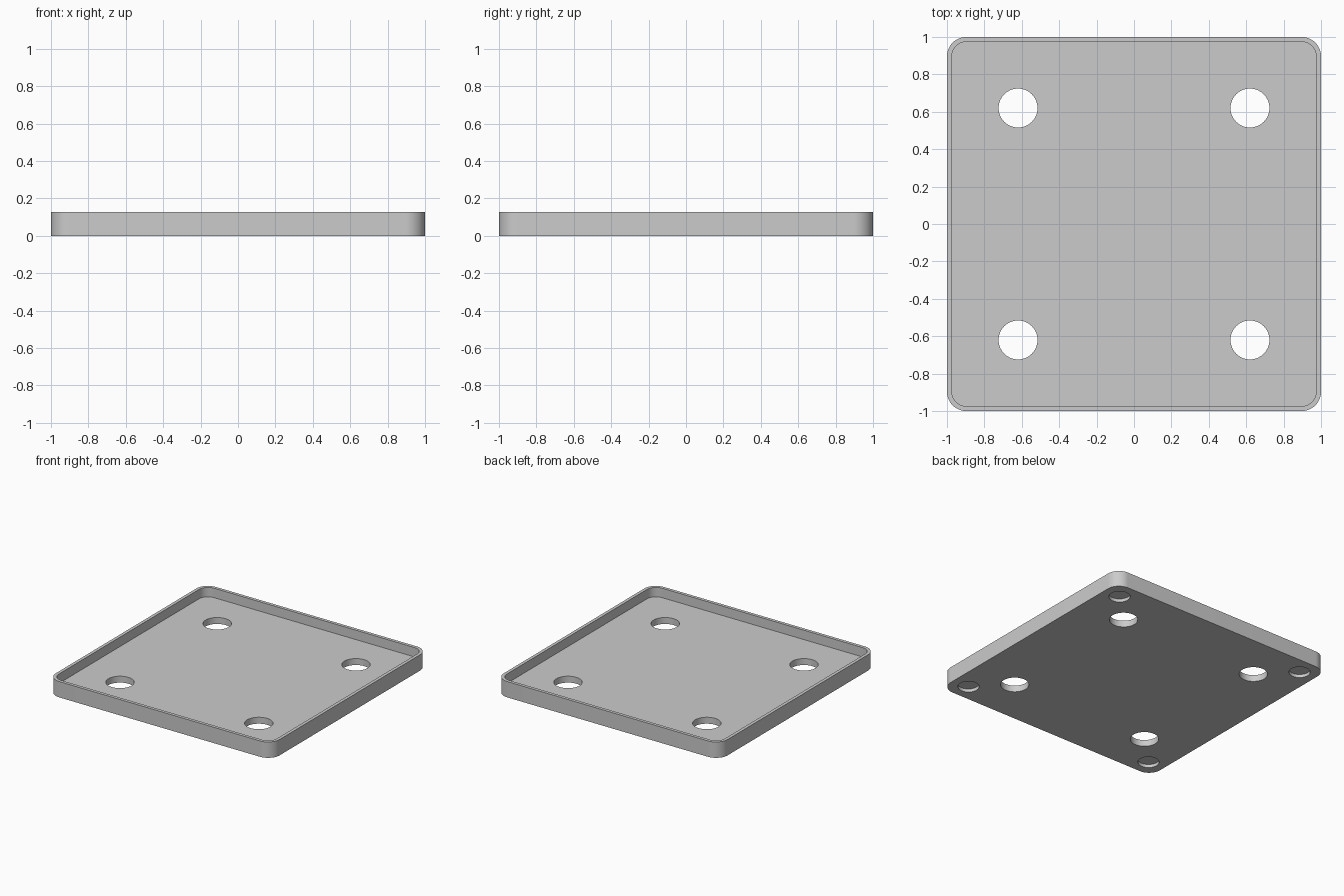
import bpy
import bmesh
import math

HALF, HEIGHT, WALL, FLOOR = 1.0, 0.128, 0.026, 0.052
CORNER = 0.104
HOLE_R, HOLE_POS = 0.104, 0.62
RECESS_R, RECESS_POS, RECESS_DEPTH = 0.078, 0.86, 0.026

if "Cube" in bpy.data.objects:
    bpy.data.objects.remove(bpy.data.objects["Cube"])

grey = bpy.data.materials.new("light grey")
grey.use_nodes = True
colour = (0.6, 0.6, 0.6, 1)
grey.diffuse_color = colour
grey.node_tree.nodes["Principled BSDF"].inputs["Base Color"].default_value = colour


def rounded_square(half, radius, steps=16):
    """Outline of a square with rounded corners."""
    pts = []
    for k in range(4):
        start = k * math.pi / 2
        cx = (half - radius) * (1 if k in (0, 3) else -1)
        cy = (half - radius) * (1 if k < 2 else -1)
        for i in range(steps + 1):
            a = start + i / steps * math.pi / 2
            pts.append((cx + radius * math.cos(a), cy + radius * math.sin(a)))
    return pts


def circle(cx, cy, radius, steps=64):
    return [(cx + radius * math.cos(2 * math.pi * i / steps),
             cy + radius * math.sin(2 * math.pi * i / steps)) for i in range(steps)]


def prism(name, outlines, z0, z1):
    """Extrude each closed outline from z0 to z1."""
    bm = bmesh.new()
    for pts in outlines:
        base = bm.faces.new([bm.verts.new((x, y, z0)) for x, y in pts])
        top = bmesh.ops.extrude_face_region(bm, geom=[base])["geom"]
        for v in top:
            if isinstance(v, bmesh.types.BMVert):
                v.co.z = z1
    bmesh.ops.recalc_face_normals(bm, faces=bm.faces[:])
    mesh = bpy.data.meshes.new(name)
    bm.to_mesh(mesh)
    bm.free()
    mesh.materials.append(grey)
    obj = bpy.data.objects.new(name, mesh)
    bpy.context.collection.objects.link(obj)
    return obj


def four_circles(pos, radius):
    return [circle(sx * pos, sy * pos, radius) for sx in (-1, 1) for sy in (-1, 1)]


# Solid tray block and the shapes removed from it
tray = prism("tray", [rounded_square(HALF, CORNER)], 0, HEIGHT)
cutters = [
    prism("cavity_cutter", [rounded_square(HALF - WALL, CORNER - WALL)], FLOOR, HEIGHT + 0.1),
    prism("through_hole_cutter", four_circles(HOLE_POS, HOLE_R), -0.1, FLOOR + 0.02),
    prism("foot_recess_cutter", four_circles(RECESS_POS, RECESS_R), -0.1, RECESS_DEPTH),
]

bpy.context.view_layer.objects.active = tray
for cutter in cutters:
    mod = tray.modifiers.new(cutter.name, "BOOLEAN")
    mod.operation = "DIFFERENCE"
    mod.solver = "EXACT"
    mod.object = cutter
    bpy.ops.object.modifier_apply(modifier=mod.name)
    bpy.data.objects.remove(cutter)

# Smooth round walls with crisp rims
bpy.ops.object.select_all(action="DESELECT")
tray.select_set(True)
bpy.ops.object.shade_smooth_by_angle(angle=math.radians(30))
